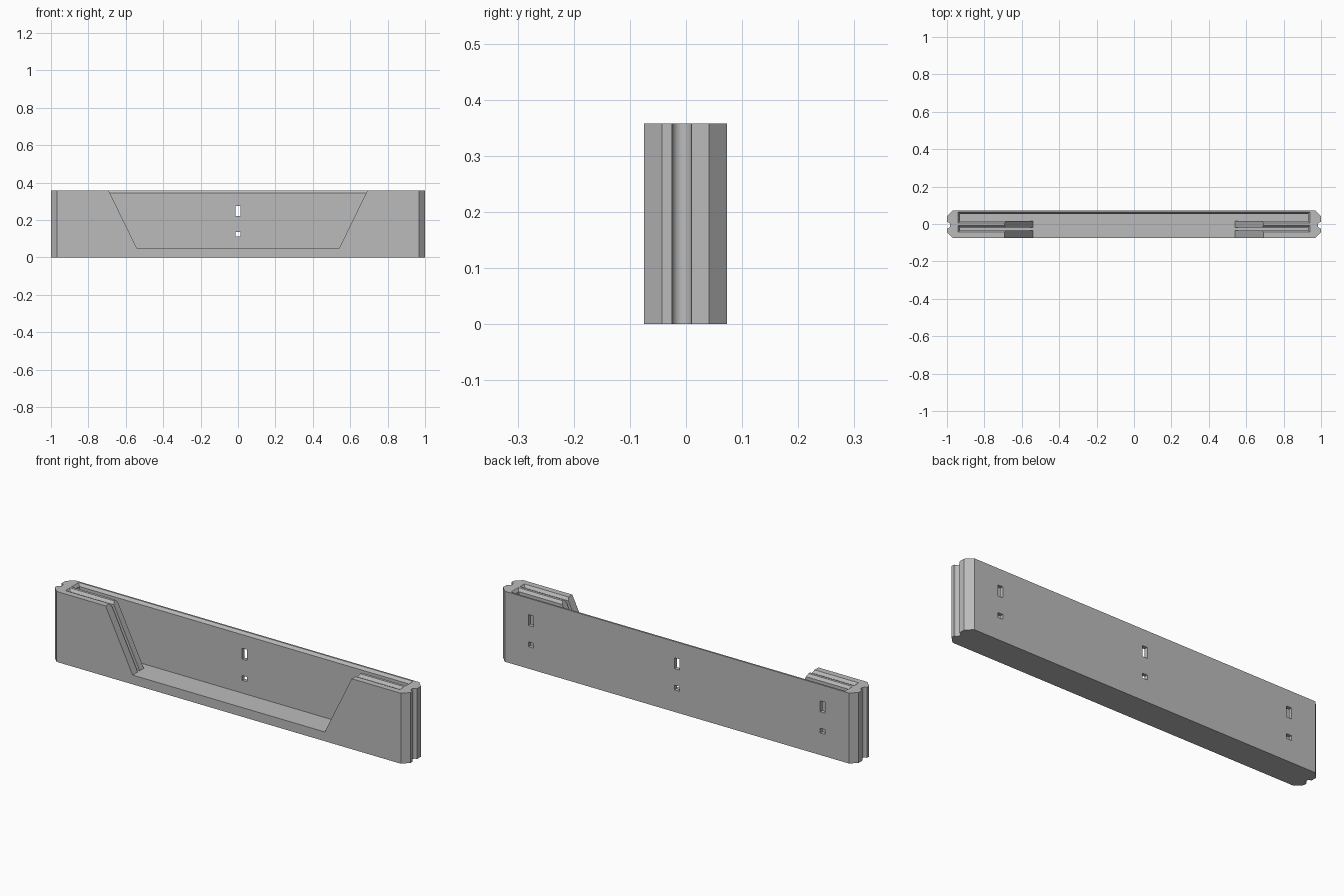
import bpy, bmesh, math
from mathutils import Vector

old = bpy.data.objects.get("Cube")
if old:
    bpy.data.objects.remove(old)

HEIGHT, FRONT, BACK, FLOOR = 0.358, -0.075, 0.073, 0.047

grey = bpy.data.materials.new("plain grey")
grey.use_nodes = True
tone = (0.5, 0.5, 0.5, 1)
grey.diffuse_color = tone
grey.node_tree.nodes["Principled BSDF"].inputs["Base Color"].default_value = tone


def prism(name, points, offset):
    """Extrude a flat outline along an offset."""
    bm = bmesh.new()
    face = bm.faces.new([bm.verts.new(p) for p in points])
    top = bmesh.ops.extrude_face_region(bm, geom=[face])["geom"]
    bmesh.ops.translate(bm, vec=Vector(offset),
                        verts=[v for v in top if isinstance(v, bmesh.types.BMVert)])
    bmesh.ops.recalc_face_normals(bm, faces=bm.faces)
    mesh = bpy.data.meshes.new(name)
    bm.to_mesh(mesh)
    bm.free()
    mesh.materials.append(grey)
    obj = bpy.data.objects.new(name, mesh)
    bpy.context.collection.objects.link(obj)
    return obj


def box(name, x0, x1, y0, y1, z0, z1):
    return prism(name, [(x0, y0, z0), (x1, y0, z0), (x1, y1, z0), (x0, y1, z0)],
                 (0, 0, z1 - z0))


def cut(target, cutter):
    mod = target.modifiers.new(cutter.name, "BOOLEAN")
    mod.operation = "DIFFERENCE"
    mod.solver = "EXACT"
    mod.object = cutter
    bpy.context.view_layer.objects.active = target
    bpy.ops.object.modifier_apply(modifier=mod.name)
    bpy.data.objects.remove(cutter)


# Body: chamfered plan with a round groove down each end
groove_y, groove_r = -0.0075, 0.0175
end = [(0.968, FRONT), (1, -0.043)]
for i in range(13):
    a = math.pi * i / 12
    end.append((1 - groove_r * math.sin(a), groove_y - groove_r * math.cos(a)))
end += [(1, 0.041), (0.968, BACK)]
plan = end + [(-x, y) for x, y in reversed(end)]
body = prism("bin_front_panel", [(x, y, 0) for x, y in plan], (0, 0, HEIGHT))

# Two long pockets with flared rims
rim = HEIGHT - 0.014
for name, y0, y1 in (("rear_slot", 0.015, 0.054), ("front_slot", -0.034, -0.018)):
    cut(body, box(name, -0.93, 0.93, y0, y1, FLOOR, HEIGHT + 0.1))
    flare = box(name + "_rim", -0.93, 0.93, y0, y1, rim, HEIGHT + 0.014)
    middle = (y0 + y1) / 2
    for v in flare.data.vertices:
        if v.co.z > HEIGHT:
            v.co.x += math.copysign(0.02, v.co.x)
            v.co.y += math.copysign(0.02, v.co.y - middle)
    cut(body, flare)

# Wide trapezoid opening through the front wall and divider
slope = (0.692 - 0.54) / (HEIGHT - FLOOR)
top_z = HEIGHT + 0.05
half = 0.54 + slope * (top_z - FLOOR)
cut(body, prism("opening", [(x, FRONT - 0.05, z) for x, z in
                            ((-0.54, FLOOR), (0.54, FLOOR), (half, top_z), (-half, top_z))],
                (0, 0.054 - FRONT + 0.05, 0)))

# Tall and small mounting holes through the back wall
for x in (-0.82, 0, 0.82):
    for name, z0, z1 in (("tall_hole", 0.22, 0.275), ("small_hole", 0.112, 0.136)):
        cut(body, box(name, x - 0.014, x + 0.014, 0.03, 0.1, z0, z1))

bpy.ops.object.select_all(action="DESELECT")
body.select_set(True)
bpy.context.view_layer.objects.active = body
bpy.ops.object.shade_smooth_by_angle(angle=math.radians(25))
